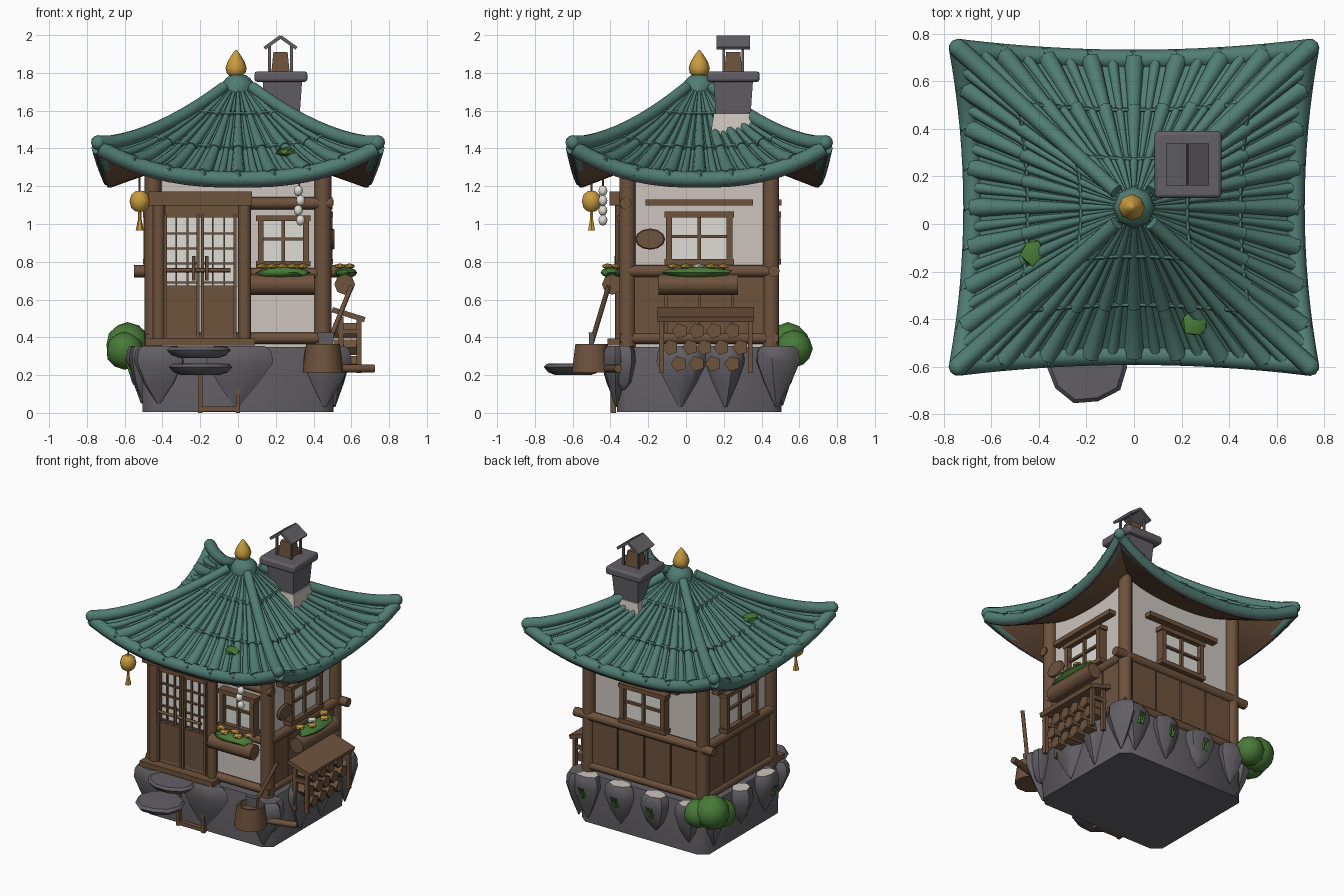
import bpy, bmesh, math, random
from mathutils import Matrix, Vector

if "Cube" in bpy.data.objects:
    bpy.data.objects.remove(bpy.data.objects["Cube"])

random.seed(4)

def material(name, *rgb):
    m = bpy.data.materials.new(name)
    m.diffuse_color = (*rgb, 1)
    m.use_nodes = True
    m.node_tree.nodes["Principled BSDF"].inputs["Base Color"].default_value = m.diffuse_color
    return m

TEAL = material("teal_tile", .080, .205, .168)
WOOD = material("brown_wood", .155, .084, .046)
STONE = material("grey_stone", .122, .116, .128)
PLASTER = material("pale_plaster", .610, .555, .510)
PANE = material("window_paper", .740, .720, .670)
GOLD = material("gold", .580, .330, .050)
LEAF = material("leaf_green", .065, .195, .038)
TRIM = material("dark_trim", .070, .062, .074)
I = Matrix.Identity(4)

def T(x, y, z):
    return Matrix.Translation((x, y, z))

def mesh(name, verts, faces, mat, M=I, angle=40):
    me = bpy.data.meshes.new(name)
    me.from_pydata([M @ Vector(v) for v in verts], [], faces)
    bm = bmesh.new()
    bm.from_mesh(me)
    bmesh.ops.recalc_face_normals(bm, faces=bm.faces)
    bm.to_mesh(me)
    bm.free()
    me.materials.append(mat)
    me.polygons.foreach_set("use_smooth", [True] * len(me.polygons))
    me.set_sharp_from_angle(angle=math.radians(angle))
    ob = bpy.data.objects.new(name, me)
    bpy.context.collection.objects.link(ob)
    return ob

def paint_top(ob, mat):
    ob.data.materials.append(mat)
    for p in ob.data.polygons:
        if p.normal.z > .9:
            p.material_index = 1

def box(name, c, s, mat=WOOD, M=I, taper=1.0):
    v = [(c[0] + x * s[0] / 2 * (taper if z < 0 else 1), c[1] + y * s[1] / 2 * (taper if z < 0 else 1),
          c[2] + z * s[2] / 2) for z in (-1, 1) for x, y in ((-1, -1), (1, -1), (1, 1), (-1, 1))]
    f = [(3, 2, 1, 0), (4, 5, 6, 7)] + [(i, (i + 1) % 4, (i + 1) % 4 + 4, i + 4) for i in range(4)]
    return mesh(name, v, f, mat, M)

def tube(name, pts, r, mat=WOOD, M=I, n=8):
    pts = [Vector(p) for p in pts]
    rs = r if isinstance(r, (list, tuple)) else [r] * len(pts)
    v, f = [], []
    for i, p in enumerate(pts):
        t = (pts[min(i + 1, len(pts) - 1)] - pts[max(i - 1, 0)]).normalized()
        a = t.cross(Vector((0, 0, 1) if abs(t.z) < .95 else (0, 1, 0))).normalized()
        b = a.cross(t)
        v += [p + rs[i] * (a * math.cos(k * math.tau / n) + b * math.sin(k * math.tau / n)) for k in range(n)]
    for i in range(len(pts) - 1):
        f += [(i * n + k, i * n + (k + 1) % n, (i + 1) * n + (k + 1) % n, (i + 1) * n + k) for k in range(n)]
    f += [tuple(range(n)), tuple(range(len(v) - n, len(v)))]
    return mesh(name, v, f, mat, M, 50)

def lathe(name, profile, mat, M=I, n=8, jitter=0, angle=40):
    k = [1 + random.uniform(-jitter, jitter) for _ in range(n)]
    v = [(r * k[i] * math.cos(i * math.tau / n), r * k[i] * math.sin(i * math.tau / n), z)
         for r, z in profile for i in range(n)]
    f = [(j * n + i, j * n + (i + 1) % n, (j + 1) * n + (i + 1) % n, (j + 1) * n + i)
         for j in range(len(profile) - 1) for i in range(n)]
    f += [tuple(range(n)), tuple(range(len(v) - n, len(v)))]
    return mesh(name, v, f, mat, M, angle)

def blob(name, c, s, mat, sub=2, jitter=0.0, M=I):
    bm = bmesh.new()
    bmesh.ops.create_icosphere(bm, subdivisions=sub, radius=1)
    v = [[c[i] + p.co[i] * s[i] * (1 + random.uniform(-jitter, jitter)) for i in range(3)] for p in bm.verts]
    f = [[p.index for p in q.verts] for q in bm.faces]
    bm.free()
    return mesh(name, v, f, mat, M, 35)

# Local frames of the four walls: x runs along the wall, -y points outwards
CENTRE = T(0, .07, 0)
ROT = [CENTRE @ Matrix.Rotation(k * math.pi / 2, 4, 'Z') for k in range(4)]
HALF = [.45, .38, .45, .38]
SIDE = [ROT[k] @ T(0, -(.38 if k % 2 == 0 else .45), 0) for k in range(4)]
FRONT, RIGHT = SIDE[0], SIDE[1]

# Stone foundation
outline = [(-.45, -.44), (.45, -.44), (.51, -.39), (.51, .39), (.45, .44), (-.45, .44), (-.51, .39), (-.51, -.39)]
mesh("foundation", [(x * k, y * k, z) for z, k in ((.005, .99), (.2, 1), (.35, .97)) for x, y in outline],
     [tuple(range(8)), tuple(range(16, 24))] + [(j + i, j + (i + 1) % 8, j + 8 + (i + 1) % 8, j + 8 + i)
     for j in (0, 8) for i in range(8)], STONE, CENTRE, 60)

# Wedge rocks around the foundation: (position, half width, tip height); pale tops on back and left
ROCKS = [((-.42, .15, .05), (-.01, .18, .03), (.46, .13, .03)),
         ((-.40, .07, .12), (-.1, .13, .03), (.14, .12, .03), (.41, .12, .03)),
         ((-.42, .11, .04), (-.16, .11, .07), (.12, .10, .1), (.38, .09, .08)),
         ((-.34, .11, .05), (-.04, .10, .1), (.24, .11, .08))]
TUFTS = {(2, 0), (2, 1), (2, 2), (3, 2)}
for k in range(4):
    for i, (u, w, tip) in enumerate(ROCKS[k]):
        M = SIDE[k] @ T(u, -.06, 0) @ Matrix.Diagonal((w, .075, 1, 1)) @ Matrix.Rotation(random.random(), 4, 'Z')
        rock = lathe("wedge_rock", [(.75, .355), (.94, .33), (1, .27), (.62, .16), (.06, tip)], STONE, M, 7, .12, 45)
        if k > 1:
            paint_top(rock, PLASTER)
        if (k, i) in TUFTS:
            for a in (-.02, 0, .02):
                tube("grass", [(u + a * .5, -.115, .21), (u + a, -.145, .285)], [.012, .003], LEAF, SIDE[k], 4)

# Plaster body, corner posts and sills
box("wall_body", (0, .07, .84), (.88, .74, 1.06), PLASTER)
for x in (-.45, .45):
    for y in (-.31, .45):
        tube("corner_post", [(x, y, .34), (x, y, 1.40)], .045, n=10)
for k in range(4):
    L = HALF[k]
    tube("sill_beam", [(-L - .04, -.01, .395), (L + .04, -.01, .395)], .03, M=SIDE[k])

def window(M, u, z, w, h):
    box("window_pane", (u, -.008, z), (w, .02, h), PANE, M)
    for s in (-1, 1):
        box("window_jamb", (u + s * w / 2, -.02, z), (.03, .06, h + .03), WOOD, M)
        box("window_rail", (u, -.02, z + s * h / 2), (w + .05, .065, .03), WOOD, M)
    box("window_mullion", (u, -.018, z), (.018, .04, h), WOOD, M)
    box("window_crossbar", (u, -.018, z + .01), (w, .036, .016), WOOD, M)

# Panelled side and back walls
for k in (1, 2, 3):
    M, L = SIDE[k], HALF[k]
    e = .1 if k == 2 else 0
    tube("middle_beam", [(-L - e, -.015, .75), (L + e, -.015, .75)], .032, M=M)
    for i in range(4):
        w = 2 * (L - .03) / 4
        box("wall_board", (-L + .03 + w * (i + .5), -.004, .565), (w - .01, .035, .33), WOOD, M)
    box("board_backing", (0, 0, .565), (2 * L, .02, .33), WOOD, M)
    window(M, 0, .925, .32, .25)
    box("window_lintel", (0, -.03, 1.115), (.57, .05, .032), WOOD, M)

# Front window bay
tube("bay_beam", [(.04, -.01, 1.11), (.5, -.01, 1.11)], .032, M=FRONT)
tube("bay_rail", [(.04, -.005, .74), (.47, -.005, .74)], .028, M=FRONT)
window(FRONT, .24, .91, .24, .24)

# Double door with lattice
for x in (-.42, .035):
    tube("door_post", [(x, -.03, .36), (x, -.03, 1.14)], .035, M=FRONT)
box("door_lintel", (-.2, -.045, 1.135), (.55, .1, .075), WOOD, FRONT)
box("door_threshold", (-.2, -.05, .375), (.58, .11, .035), WOOD, FRONT)
box("door_header", (-.2, -.01, 1.07), (.44, .05, .07), WOOD, FRONT)
box("door_paper", (-.2, -.005, .86), (.4, .02, .38), PANE, FRONT)
for s in (-1, 1):
    cx = -.2 + s * .097
    box("door_panel", (cx, -.015, .53), (.186, .04, .29), WOOD, FRONT)
    for e in (-1, 1):
        box("door_stile", (cx + e * .086, -.02, .72), (.016, .05, .66), WOOD, FRONT)
    for e in (-.03, .03):
        box("lattice_bar", (cx + e, -.018, .86), (.009, .022, .38), WOOD, FRONT)
    for z in (.69, .79, .87, .95):
        box("lattice_rail", (cx, -.018, z), (.18, .024, .010), WOOD, FRONT)
    tube("door_handle", [(-.2 + s * .035, -.06, .70), (-.2 + s * .035, -.06, .83)], .009, M=FRONT)
tube("door_bar", [(-.38, -.05, .755), (-.04, -.05, .755)], .011, M=FRONT)

# Roof surface: t runs from the peak to the eave, s across one side
def roof(k, t, s, dz=0, soffit=False):
    w, d, c = (.735, .62, .045) if k % 2 == 0 else (.665, .675, .06)
    rise = .24 * (1 - t) if soffit else .52 * max(0, 1 - t) ** 1.17
    z = 1.25 + rise + .165 * t * t * abs(s) ** 2.5 + dz
    return (s * t * w, -t * (d + c * s * s), z)

NS = 16
SS = [-1 + 2 * i / NS for i in range(NS + 1)]
def roof_sheet(name, k, t0, dz, mat, soffit=False):
    ts = [t0 + (1 - t0) * i / 9 for i in range(10)]
    f = [(j * (NS + 1) + i, j * (NS + 1) + i + 1, (j + 1) * (NS + 1) + i + 1, (j + 1) * (NS + 1) + i)
         for j in range(9) for i in range(NS)]
    mesh(name, [roof(k, t, s, dz, soffit) for t in ts for s in SS], f, mat, ROT[k])

for k in range(4):
    roof_sheet("roof_side", k, .06, 0, TEAL)
    roof_sheet("soffit", k, .5, -.058, WOOD, True)
    tube("eave_roll", [roof(k, 1, s, -.012) for s in SS], .042, TEAL, ROT[k])
    tube("eave_trim", [roof(k, 1.01, s, -.046) for s in SS], .013, TRIM, ROT[k], 6)
    for t in (.33, .66):
        tube("tile_course", [roof(k, t, s, .012) for s in SS], .01, TEAL, ROT[k], 6)
    # Tapered tile rolls in three overlapping courses
    for i in range(-7, 8):
        s, r = i / 8, (.042 if i % 2 == 0 else .024)
        for a, b in ((.07, .34), (.31, .67), (.64, 1.0)):
            ts = [a + (b - a) * j / 3 for j in range(4)]
            tube("tile_roll", [roof(k, t, s, .001) for t in ts],
                 [r * t ** .75 * (.8 + .22 * j / 3) for j, t in enumerate(ts)], TEAL, ROT[k], 8)
        if i % 2 == 0:
            blob("tile_end", roof(k, 1.01, s, -.005), (.038, .038, .042), TEAL, 1, 0, ROT[k])
    hip = [roof(k, .1 + .905 * j / 10, 1, .014) for j in range(11)]
    tube("hip_ridge", hip, [.03 + .001 * j for j in range(11)], TEAL, ROT[k], 10)
    blob("hip_end", hip[-1], (.04, .04, .04), TEAL, 2, 0, ROT[k])

# Peak cap and finial
lathe("peak_cap", [(.09, 1.70), (.085, 1.745), (.065, 1.77), (.04, 1.79)], TEAL, CENTRE)
lathe("finial", [(.03, 1.78), (.05, 1.80), (.056, 1.825), (.045, 1.86), (.02, 1.9), (.004, 1.92)], GOLD,
      T(-.01, .07, 0), 8, 0, 60)

# Chimney with flue and little gabled hood
C = T(.235, .25, 0)
box("chimney_flashing", (0, 0, 1.52), (.205, .205, .13), PLASTER, C, 1.2)
box("chimney_stack", (0, 0, 1.66), (.21, .21, .21), STONE, C, .86)
cap = box("chimney_cap", (-.008, 0, 1.78), (.28, .28, .055), STONE, C)
bevel = cap.modifiers.new("rounded_edge", 'BEVEL')
bevel.width, bevel.segments = .014, 2
C = T(.225, .25, 0)
box("flue", (0, 0, 1.855), (.075, .075, .11), WOOD, C, 1.3)
for s in (-1, 1):
    for y in (-.05, .05):
        box("hood_post", (s * .058, y, 1.87), (.014, .014, .15), STONE, C)
    box("hood_roof", (0, 0, 0), (.105, .175, .018), STONE,
        C @ T(s * .042, 0, 1.961) @ Matrix.Rotation(s * .62, 4, 'Y'))

# Moss patches on the roof
blob("moss", roof(0, .78, .45, .03), (.058, .06, .026), LEAF, 1, .2, ROT[0])
blob("moss", roof(3, .62, .45, .035), (.06, .055, .026), LEAF, 1, .2, ROT[3])

# Planters with foliage and flowers
for M, u, w, out in ((FRONT, .235, .34, -.08), (RIGHT, -.005, .42, -.115)):
    tube("planter", [(u - w / 2, out, .68), (u + w / 2, out, .68)], .055, M=M)
    blob("planter_leaves", (u, out - .005, .742), (w * .44, .058, .03), LEAF, 2, .12, M)
    for i in range(5):
        blob("flower", (u + (i - 2) * w * .16, out + .025 * (-1) ** i, .777), (.036, .032, .015),
             PANE if i == 2 and M is RIGHT else GOLD, 1, 0, M)

# Hanging lantern and bead string
L = T(-.52, -.5, 0)
tube("lantern_cord", [(0, 0, 1.15), (0, 0, 1.25)], .006, M=L, n=5)
lathe("lantern", [(.02, 1.065), (.045, 1.085), (.054, 1.12), (.045, 1.155), (.02, 1.175)], GOLD, L, 10)
lathe("lantern_tassel", [(.022, .965), (.01, 1.02), (.008, 1.065)], GOLD, L, 6)
for i in range(4):
    blob("hanging_bead", (.325 + .006 * (-1) ** i, -.44, 1.02 + i * .052), (.024, .024, .029), PANE, 2)
tube("bead_cord", [(.325, -.44, 1.0), (.325, -.44, 1.25)], .005, n=5)

# Stepping slabs and thin timber support
slab = [(.6, -.03), (.85, -.015), (1, .012), (.9, .03), (.3, .032)]
for y, z, ry in ((-.60, .23, .16), (-.47, .32, .12)):
    lathe("step_slab", slab, STONE, T(-.2, y, z) @ Matrix.Diagonal((.17, ry, 1, 1)), 10, .06, 40)
for x in (-.2, 0):
    box("step_post", (x, -.385, .13), (.022, .03, .26))
box("step_rail", (-.1, -.385, .02), (.22, .03, .025))

# Bucket, shovel and loose log
lathe("bucket", [(.108, .215), (.10, .29), (.09, .365), (.075, .365), (.07, .33)], WOOD, T(.45, -.5, 0), 10)
tube("shovel_handle", [(.48, -.5, .37), (.60, -.41, .67)], .013)
box("shovel_blade", (.465, -.5, .39), (.09, .03, .07), STONE, I, .8)
tube("loose_log", [(.50, -.42, .235), (.72, -.36, .235)], .022)

# Bench with stacked firewood
B = T(.585, .105, 0)
box("bench_top", (0, 0, 0), (.18, .51, .028), WOOD, B @ T(0, 0, .52) @ Matrix.Rotation(.3, 4, 'Y'))
for y in (-.235, .235):
    for x in (-.04, .055):
        box("bench_leg", (x, y, .36), (.026, .026, .30), WOOD, B)
    box("bench_brace", (0, y, .43), (.12, .02, .025), WOOD, B)
for row, n in enumerate((4, 5, 4)):
    for i in range(n):
        y = (i - (n - 1) / 2) * .09 + random.uniform(-.008, .008)
        tube("firewood", [(-.08, y, .26 + row * .087), (.05, y, .26 + row * .087)], .043, WOOD, B, 5)

# Oval plank sign on the right wall
tube("sign_peg", [(-.26, -.035, .92), (-.22, -.035, .92)], .01, M=RIGHT)
lathe("plank_sign", [(.9, -.012), (1, 0), (.9, .012)], WOOD,
      RIGHT @ T(-.26, -.05, .92) @ Matrix.Rotation(math.pi / 2, 4, 'X') @ Matrix.Diagonal((.08, .056, 1, 1)), 12)

# Corner bush
for c, r in (((-.585, .54, .36), .118), ((-.50, .57, .34), .1), ((-.60, .46, .33), .1)):
    blob("bush", c, (r, r, r), LEAF, 2, .03)
